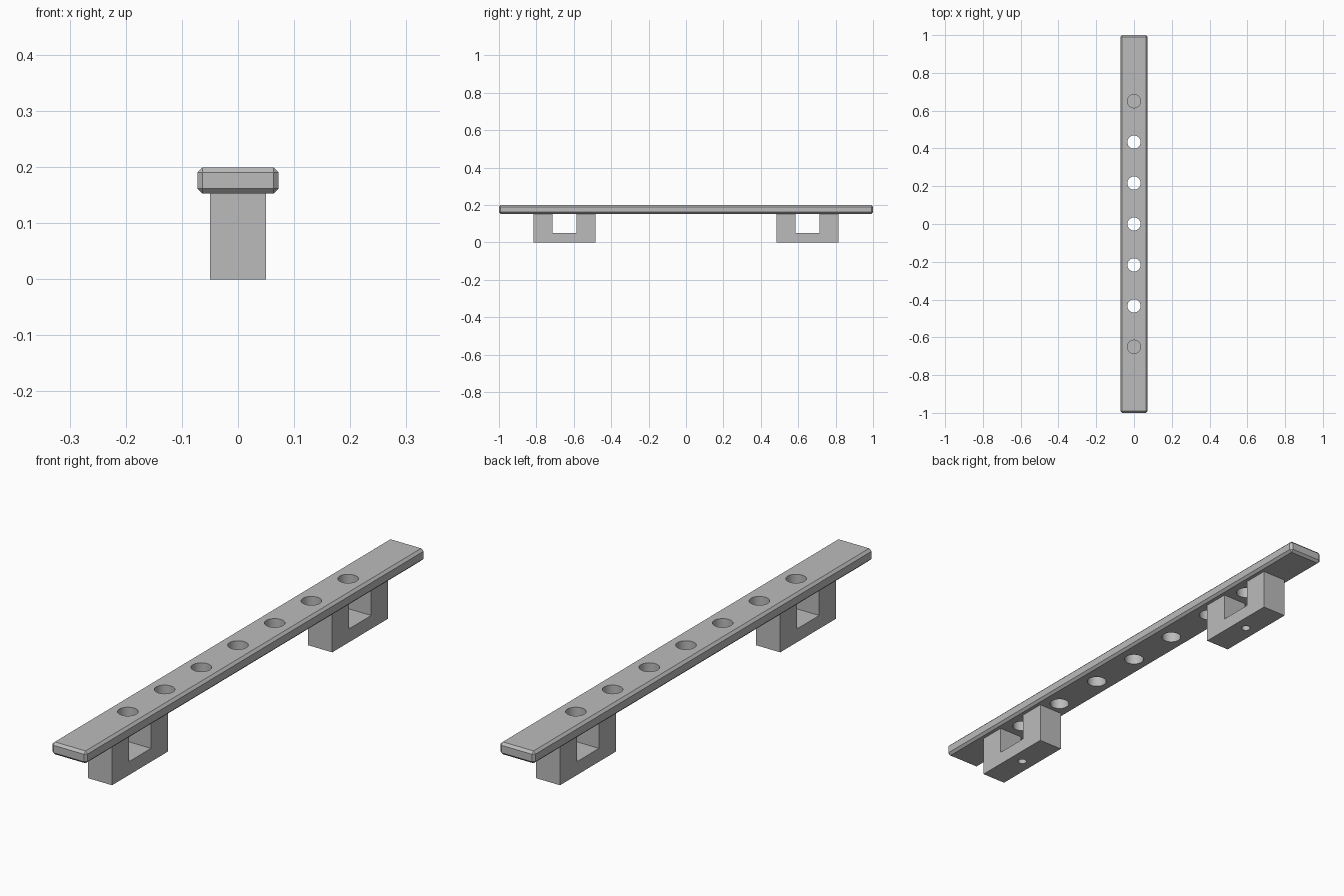
import bpy
import bmesh
from mathutils import Matrix, Vector

if "Cube" in bpy.data.objects:
    bpy.data.objects.remove(bpy.data.objects["Cube"], do_unlink=True)

grey = bpy.data.materials.new("plain grey")
grey.use_nodes = True
colour = (0.5, 0.5, 0.5, 1)
grey.diffuse_color = colour
grey.node_tree.nodes["Principled BSDF"].inputs["Base Color"].default_value = colour

PLATE_LOW, PLATE_TOP = 0.153, 0.199
BRACKET_Y = 0.65
PITCH = BRACKET_Y / 3


def add_object(name, bm):
    bmesh.ops.recalc_face_normals(bm, faces=bm.faces)
    mesh = bpy.data.meshes.new(name)
    bm.to_mesh(mesh)
    bm.free()
    mesh.materials.append(grey)
    obj = bpy.data.objects.new(name, mesh)
    bpy.context.collection.objects.link(obj)
    return obj


def cylinder(bm, radius, y, low, high):
    place = Matrix.Translation((0, y, (low + high) / 2))
    bmesh.ops.create_cone(bm, cap_ends=True, segments=32, radius1=radius,
                          radius2=radius, depth=high - low, matrix=place)


def drill(obj, cutter):
    cutter.hide_render = True
    cutter.hide_viewport = True
    cut = obj.modifiers.new("holes", 'BOOLEAN')
    cut.operation = 'DIFFERENCE'
    cut.solver = 'EXACT'
    cut.object = cutter


def smooth_holes(obj):
    bpy.ops.object.select_all(action='DESELECT')
    obj.select_set(True)
    bpy.context.view_layer.objects.active = obj
    for mod in list(obj.modifiers):
        bpy.ops.object.modifier_apply(modifier=mod.name)
    bpy.ops.object.shade_smooth_by_angle(angle=0.5)


# Long plate with chamfered edges
bm = bmesh.new()
size = Matrix.Diagonal((0.145, 2, PLATE_TOP - PLATE_LOW, 1))
bmesh.ops.create_cube(bm, size=1, matrix=Matrix.Translation(
    (0, 0, (PLATE_LOW + PLATE_TOP) / 2)) @ size)
bmesh.ops.bevel(bm, geom=bm.edges[:], offset=0.009, segments=1, affect='EDGES')
plate = add_object("plate", bm)

# Row of seven holes through the plate
bm = bmesh.new()
for i in range(-3, 4):
    cylinder(bm, 0.035, i * PITCH, PLATE_LOW - 0.05, PLATE_TOP + 0.05)
drill(plate, add_object("plate_hole_cutter", bm))
smooth_holes(plate)

# U-shaped bracket under each end, with a blind screw hole below
profile = [(-0.165, 0), (0.165, 0), (0.165, PLATE_LOW), (0.065, PLATE_LOW),
           (0.065, 0.05), (-0.065, 0.05), (-0.065, PLATE_LOW), (-0.165, PLATE_LOW)]
for name, side in (("front", -1), ("back", 1)):
    centre = side * BRACKET_Y
    bm = bmesh.new()
    face = bm.faces.new([bm.verts.new((-0.05, centre + y, z)) for y, z in profile])
    sweep = bmesh.ops.extrude_face_region(bm, geom=[face])
    moved = [v for v in sweep["geom"] if isinstance(v, bmesh.types.BMVert)]
    bmesh.ops.translate(bm, verts=moved, vec=Vector((0.1, 0, 0)))
    bracket = add_object(name + "_bracket", bm)

    bm = bmesh.new()
    cylinder(bm, 0.016, centre, -0.04, 0.04)
    drill(bracket, add_object(name + "_screw_hole_cutter", bm))
    smooth_holes(bracket)

# Remove the used cutters
for obj in list(bpy.data.objects):
    if obj.name.endswith("_cutter"):
        bpy.data.objects.remove(obj, do_unlink=True)
